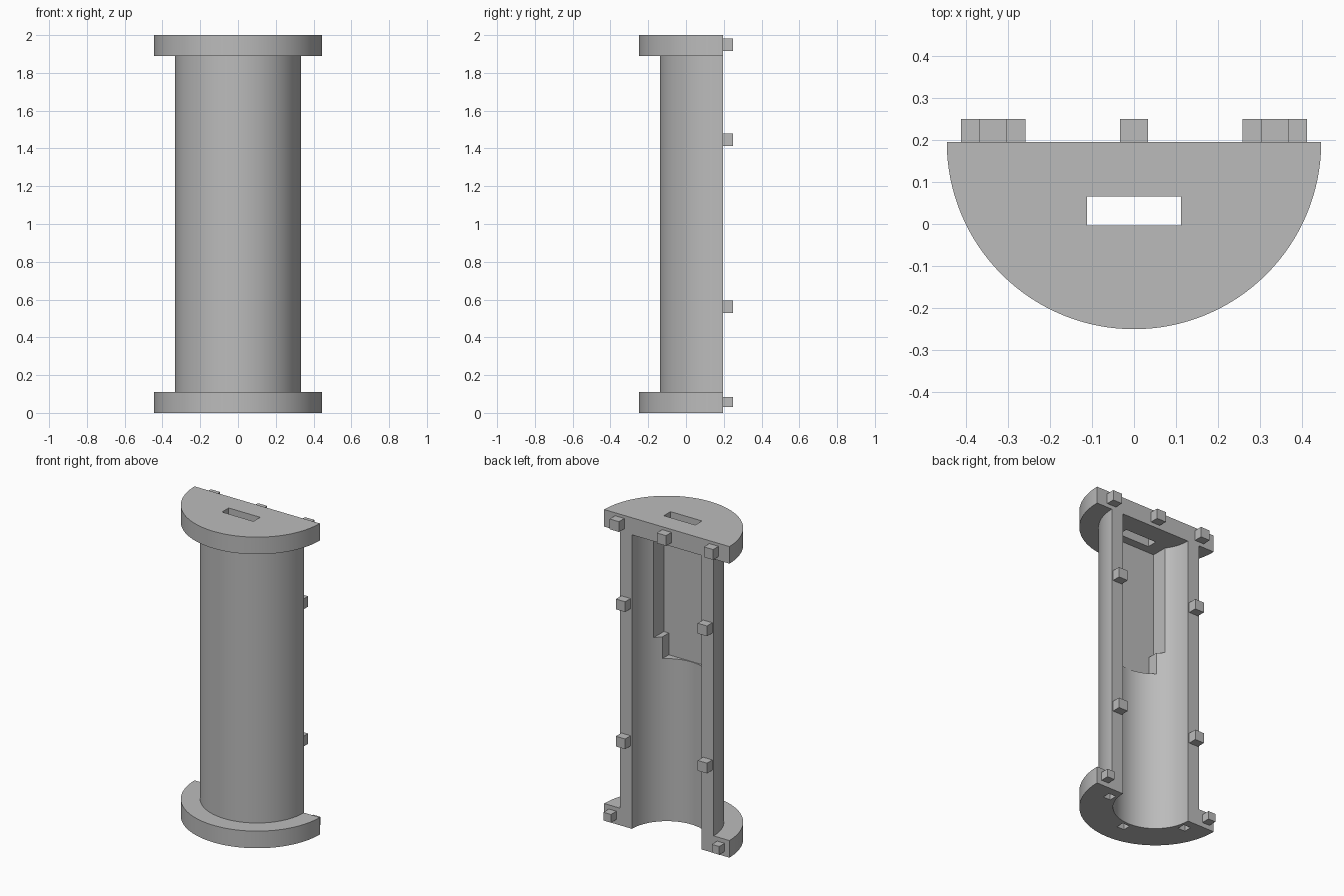
import bpy, bmesh, math

cube = bpy.data.objects.get("Cube")
if cube:
    bpy.data.objects.remove(cube, do_unlink=True)

FLAT_Y = 0.195                 # plane of the flat back, holding the axis
R_FLANGE, R_TUBE, R_BORE = 0.445, 0.333, 0.248
H, T = 2.0, 0.11               # total height, flange thickness

grey = bpy.data.materials.new("plain_grey")
grey.use_nodes = True
colour = (0.5, 0.5, 0.5, 1)
grey.diffuse_color = colour
grey.node_tree.nodes["Principled BSDF"].inputs["Base Color"].default_value = colour


def finish(name, bm):
    bmesh.ops.recalc_face_normals(bm, faces=bm.faces)
    mesh = bpy.data.meshes.new(name)
    bm.to_mesh(mesh)
    bm.free()
    mesh.materials.append(grey)
    obj = bpy.data.objects.new(name, mesh)
    bpy.context.collection.objects.link(obj)
    return obj


def arc(radius, steps=64):
    return [(radius * math.cos(math.pi * i / steps),
             FLAT_Y - radius * math.sin(math.pi * i / steps)) for i in range(steps + 1)]


def half_round(name, outer, inner, z0, z1):
    """Half disc, or half ring when inner is set, extruded upwards."""
    outline = arc(outer) + (arc(inner)[::-1] if inner else [])
    bm = bmesh.new()
    face = bm.faces.new([bm.verts.new((x, y, z0)) for x, y in outline])
    top = bmesh.ops.extrude_face_region(bm, geom=[face])["geom"]
    verts = [v for v in top if isinstance(v, bmesh.types.BMVert)]
    bmesh.ops.translate(bm, verts=verts, vec=(0, 0, z1 - z0))
    return finish(name, bm)


def box(name, x, y, z):
    """Box from its ranges along each axis."""
    bm = bmesh.new()
    bmesh.ops.create_cube(bm, size=1)
    for v in bm.verts:
        v.co = [lo if c < 0 else hi for c, (lo, hi) in zip(v.co, (x, y, z))]
    return finish(name, bm)


def cut(obj, cutter):
    mod = obj.modifiers.new("cut", "BOOLEAN")
    mod.operation, mod.solver, mod.object = "DIFFERENCE", "EXACT", cutter
    cutter.hide_render = True
    bpy.context.view_layer.objects.active = obj
    bpy.ops.object.modifier_apply(modifier=mod.name)
    bpy.data.objects.remove(cutter, do_unlink=True)


# Main half shells
top_flange = half_round("top_flange", R_FLANGE, 0, H - T, H)
tube = half_round("tube", R_TUBE, R_BORE, T, H - T)
bottom_flange = half_round("bottom_flange", R_FLANGE, R_BORE, 0, T)

# Slot through the top
cut(top_flange, box("slot", (-0.112, 0.112), (-0.003, 0.065), (1.8, 2.1)))

# Stepped pocket inside the upper tube
for half_width, floor in ((0.198, 1.185), (0.163, 1.045)):
    cut(tube, box("pocket", (-half_width, half_width), (-0.058, 0.15), (floor, 1.95)))

# Square sockets under the bottom flange
for x, depth in ((-0.285, 0.077), (0, 0.292), (0.285, 0.077)):
    s, y = 0.026, FLAT_Y - depth
    cut(bottom_flange, box("socket", (x - s, x + s), (y - s, y + s), (-0.1, 0.06)))

# Smooth curved walls, sharp rims
for obj in (top_flange, tube, bottom_flange):
    bpy.ops.object.select_all(action="DESELECT")
    obj.select_set(True)
    bpy.context.view_layer.objects.active = obj
    bpy.ops.object.shade_smooth_by_angle(angle=math.radians(30))


# Locating pegs on the flat back
def peg(name, x, z, size):
    s = size / 2
    box(name, (x - s, x + s), (FLAT_Y - 0.002, 0.25), (z - s, z + s))


peg("top_peg_middle", 0, 1.948, 0.066)
for side, sign in (("left", 1), ("right", -1)):
    peg("top_peg_" + side, sign * 0.335, 1.948, 0.066)
    peg("upper_tube_peg_" + side, sign * 0.291, 1.445, 0.066)
    peg("lower_tube_peg_" + side, sign * 0.291, 0.563, 0.066)
    peg("bottom_peg_" + side, sign * 0.385, 0.057, 0.053)
